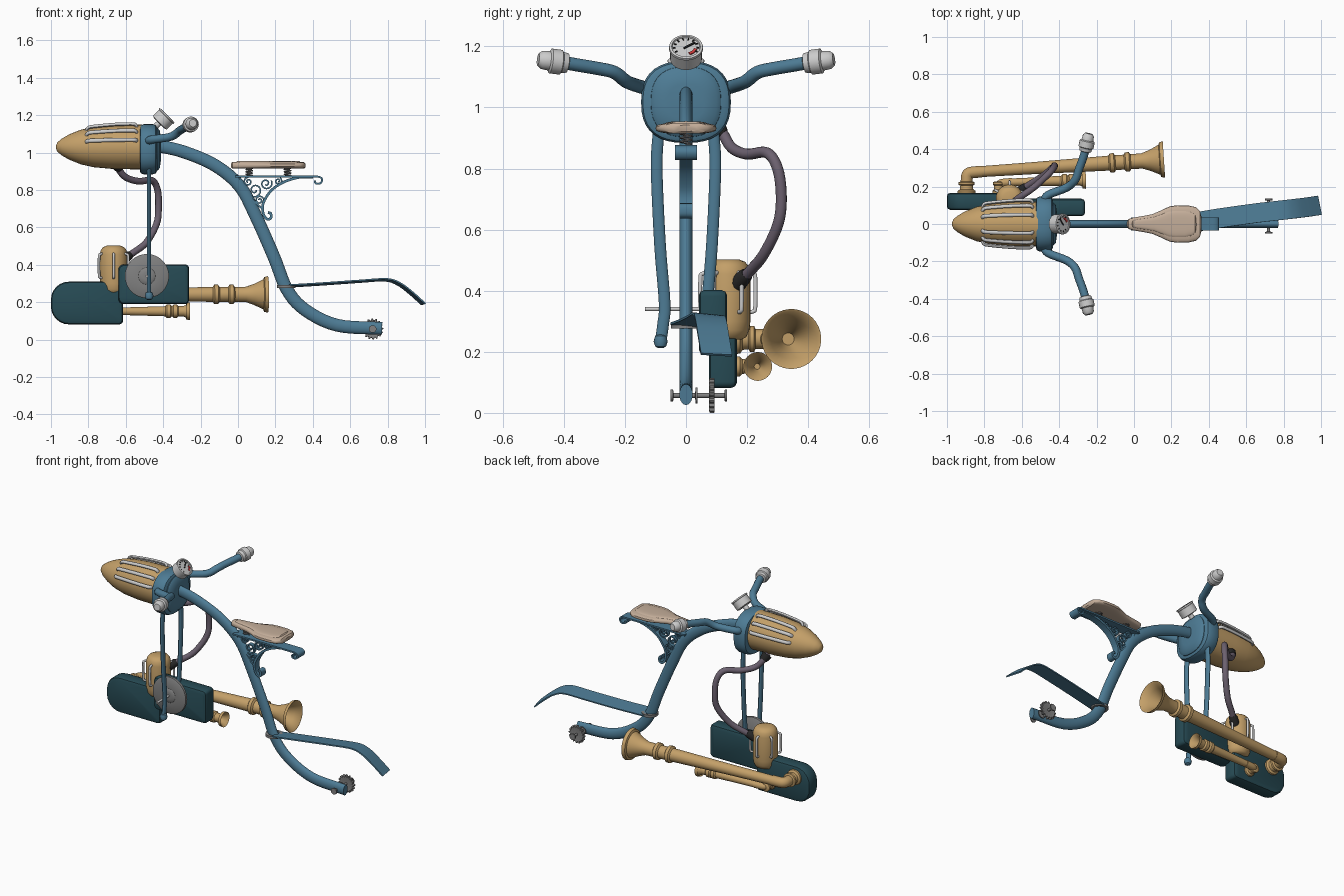
import bpy, bmesh
from math import sin, cos, pi, radians
from mathutils import Vector as V

if "Cube" in bpy.data.objects:
    bpy.data.objects.remove(bpy.data.objects["Cube"])

def mat(name, r, g, b):
    m = bpy.data.materials.new(name)
    m.diffuse_color = (r, g, b, 1)
    m.use_nodes = True
    m.node_tree.nodes["Principled BSDF"].inputs["Base Color"].default_value = m.diffuse_color
    return m

BLUE = mat("blue", .075, .20, .30)
TEAL = mat("dark_teal", .02, .07, .09)
TAN = mat("tan", .55, .35, .14)
BEIGE = mat("beige", .55, .42, .32)
HOSE = mat("hose", .15, .12, .16)
LIGHT = mat("light_grey", .65, .65, .65)
STEEL = mat("steel", .22, .22, .22)
BLACK = mat("black", .02, .02, .02)
RED = mat("red", .6, .04, .04)

def skin(name, rings, m, caps=True):
    """Join rings of points into one tube-like mesh."""
    bm = bmesh.new()
    vs = [[bm.verts.new(p) for p in r] for r in rings]
    n = len(vs[0])
    for a, b in zip(vs, vs[1:]):
        for i in range(n):
            bm.faces.new((a[i], a[(i + 1) % n], b[(i + 1) % n], b[i]))
    if caps:
        bm.faces.new(vs[0])
        bm.faces.new(vs[-1])
    bmesh.ops.recalc_face_normals(bm, faces=bm.faces)
    me = bpy.data.meshes.new(name)
    bm.to_mesh(me)
    bm.free()
    me.materials.append(m)
    ob = bpy.data.objects.new(name, me)
    bpy.context.collection.objects.link(ob)
    return ob

def oval(ru, rv, n=20, e=2.0):
    """Superellipse section."""
    def f(c, r):
        return r * (abs(c) ** (2 / e)) * (1 if c > 0 else -1)
    return [(f(cos(2 * pi * i / n), ru), f(sin(2 * pi * i / n), rv)) for i in range(n)]

def spline(pts, k):
    """Catmull-Rom path through the points."""
    p = [V(q) for q in pts]
    p = [2 * p[0] - p[1]] + p + [2 * p[-1] - p[-2]]
    out = []
    for i in range(1, len(p) - 2):
        a, b, c, d = p[i - 1:i + 3]
        for j in range(k):
            t = j / k
            out.append(.5 * (2 * b + (c - a) * t + (2 * a - 5 * b + 4 * c - d) * t * t
                             + (3 * b - a - 3 * c + d) * t ** 3))
    return out + [p[-2]]

def sweep(name, pts, m, ru, rv=None, side=(0, 1, 0), k=5, n=14, box=False):
    """Sweep an oval or box section; ru is along the side vector."""
    rv = rv or ru
    path = spline(pts, k)
    s, rings = V(side), []
    sec = [(-ru, -rv), (ru, -rv), (ru, rv), (-ru, rv)] if box else oval(ru, rv, n)
    for i, p in enumerate(path):
        t = (path[min(i + 1, len(path) - 1)] - path[max(i - 1, 0)]).normalized()
        s = (s - t * s.dot(t)).normalized()
        w = t.cross(s)
        rings.append([p + s * a + w * b for a, b in sec])
    return skin(name, rings, m)

def lathe(name, origin, axis, prof, m, n=28, caps=True):
    """Turn a (distance, radius) profile around an axis."""
    a, o = V(axis).normalized(), V(origin)
    u = a.orthogonal().normalized()
    w = a.cross(u)
    return skin(name, [[o + a * d + u * x + w * y for x, y in oval(r, r, n)] for d, r in prof], m, caps)

def slab(name, x0, x1, z0, z1, rl, rr, y0, y1, m):
    """Side-view rounded rectangle, thick in y with softened edges."""
    pts = []
    for cx, cz, r, a0 in ((x1, z1, rr, 0), (x0, z1, rl, 90), (x0, z0, rl, 180), (x1, z0, rr, 270)):
        cx += r if cx == x0 else -r
        cz += r if cz == z0 else -r
        pts += [(cx + r * cos(radians(a0 + i * 15)), cz + r * sin(radians(a0 + i * 15))) for i in range(7)]
    mx, mz = (x0 + x1) / 2, (z0 + z1) / 2
    rows = ((y0, .018), (y0 + .006, .005), (y0 + .018, 0), (y1 - .018, 0), (y1 - .006, .005), (y1, .018))
    fx, fz = (x1 - x0) / 2, (z1 - z0) / 2
    return skin(name, [[(mx + (x - mx) * (1 - d / fx), y, mz + (z - mz) * (1 - d / fz)) for x, z in pts]
                       for y, d in rows], m)

# bullet-shaped head with trim bars
lathe("head_shell", (-.972, 0, 1.03), (1, 0, 0),
      [(0, .01), (.006, .025), (.03, .045), (.07, .068), (.13, .092), (.2, .108), (.3, .117), (.46, .12)], TAN, 32)
for a in (-73, -48, -22, 22, 48, 73):
    c, s = cos(radians(a)), sin(radians(a))
    sweep("head_trim_bar", [(x, s * r, 1.03 + c * r) for x, r in
          ((-.81, .095), (-.80, .112), (-.77, .119), (-.66, .13), (-.57, .133), (-.548, .128), (-.54, .11))],
          LIGHT, .011, .009, side=(0, c, -s), n=10, k=3)

# head collar
def collar(name, rows, hy, hz, m):
    skin(name, [[(x, a, 1.018 + b) for a, b in oval(hy * f, hz * f, 36, 2.5)] for x, f in rows], m)
collar("head_collar", [(-.525, .85), (-.52, .95), (-.505, 1), (-.455, 1), (-.44, .96), (-.433, .86)], .147, .134, BLUE)
collar("head_collar_cap", [(-.45, 1), (-.43, .97), (-.418, .85), (-.412, .5)], .118, .118, BLUE)

# main frame tube
sweep("frame_tube", [(-.45, 0, 1.036), (-.417, 0, 1.034), (-.29, 0, 1.004), (-.123, 0, .932), (.01, 0, .82),
      (.096, 0, .659), (.193, 0, .44), (.262, 0, .268), (.358, 0, .16), (.53, 0, .077), (.77, 0, .06)],
      BLUE, .022, .034, n=20)

# handlebars, grips and fork legs
for s in (1, -1):
    sweep("handlebar", [(-.48, s * .12, 1.06), (-.46, s * .155, 1.07), (-.36, s * .195, 1.085), (-.315, s * .235, 1.115),
          (-.295, s * .29, 1.128), (-.27, s * .36, 1.14), (-.25, s * .43, 1.153)], BLUE, .022, side=(0, 0, 1))
    lathe("grip", (-.262, s * .385, 1.145), (.2, s * .95, .12),
          [(0, .02), (.004, .032), (.022, .035), (.026, .041), (.06, .041), (.065, .032), (.09, .03), (.102, .02)], LIGHT)
    sweep("fork_leg", [(-.475, s * .09, .92), (-.475, s * .096, .8), (-.475, s * .085, .55), (-.475, s * .07, .36),
          (-.475, s * .075, .29), (-.475, s * .083, .235)], BLUE, .019, .011)
    lathe("fork_foot", (-.475, s * .083, .212), (0, 0, 1),
          [(0, .008), (.006, .018), (.022, .023), (.04, .018), (.046, .008)], BLUE, 16)

# gauge with dial
A, U, W = V((.707, 0, .707)), V((0, 1, 0)), V((-.707, 0, .707))
C = V((-.40, 0, 1.178))
lathe("gauge_case", C, A, [(-.03, .04), (-.026, .052), (.02, .052), (.022, .056), (.03, .055), (.031, .047), (.026, .045)], LIGHT)
def dial(name, m, rad, pts):
    sweep(name, [C + A * .028 + U * r * cos(t) + W * r * sin(t) for r, t in pts], m, rad, .002, side=W + U * .3, k=2, box=True)
for i in range(10):
    t = radians(-30 + i * 27)
    dial("gauge_tick", BLACK, .0015, [(.034, t), (.042, t)])
dial("gauge_needle", BLACK, .003, [(.008, pi * 1.2), (.036, pi * .2)])
dial("gauge_red_zone", RED, .005, [(.032, radians(-70 + 14 * i)) for i in range(5)])
sweep("gauge_stem", [C - A * .025, (-.44, 0, 1.14), (-.46, 0, 1.1)], LIGHT, .016)

# seat
SEAT = [(-.037, .012), (-.03, .026), (.0, .035), (.05, .043), (.1, .053), (.15, .075), (.19, .094), (.23, .1),
        (.29, .099), (.33, .09), (.352, .07), (.36, .04)]
skin("seat", [[(x, a, .932 + b) for a, b in oval(w, .018 if 0 < i < 11 else .01, 24, 3)]
              for i, (x, w) in enumerate(SEAT)], BEIGE)
skin("seat_pad", [[(.16 + (x - .16) * .87, a, .942 + b) for a, b in oval(w * .72, .013 if 0 < i < 11 else .007, 24, 3)]
                  for i, (x, w) in enumerate(SEAT)], BEIGE)
for x in (.06, .265):
    sweep("seat_spring", [(x + .017 * cos(i * pi / 4), .017 * sin(i * pi / 4), .878 + i * .0016) for i in range(25)],
          STEEL, .004, side=(0, 0, 1), k=1, n=8)

# seat bracket with scrolls
def ribbon(name, pts, w, t=.005):
    sweep(name, [(x, 0, z) for x, z in pts], BLUE, w, t, box=True, k=5)
ribbon("seat_rail", [(-.015, .872), (.15, .872), (.38, .872), (.435, .87), (.45, .855), (.44, .836), (.415, .836), (.41, .852)], .036)
ribbon("seat_strut", [(.40, .868), (.33, .868), (.25, .845), (.18, .80), (.135, .73), (.135, .675), (.155, .645),
       (.175, .65), (.175, .675), (.16, .68)], .022, .007)
ribbon("seat_brace", [(0, .865), (.03, .80), (.08, .745), (.13, .70)], .018)
for cx, cz, r, a0, d in ((.09, .80, .04, 200, 1), (.15, .835, .033, 30, -1), (.055, .845, .024, 90, 1),
                         (.215, .848, .02, 60, -1), (.115, .745, .024, 10, 1)):
    ribbon("seat_scroll", [(cx + r * (1 - i / 16) * cos(radians(a0 + d * i * 40)),
           cz + r * (1 - i / 16) * sin(radians(a0 + d * i * 40))) for i in range(14)], .012, .004)

# tail blade and clamp
sweep("tail_blade", [(.27, .0, .287), (.45, .03, .298), (.65, .058, .312), (.79, .074, .32), (.86, .082, .298),
      (.925, .09, .25), (.992, .1, .19)], BLUE, .052, .004, side=(-.12, 1, -.1), box=True)
lathe("blade_clamp", (.258, 0, .284), (0, 0, 1),
      [(-.008, .034), (-.008, .05), (.008, .05), (.008, .034), (-.008, .034)], STEEL, caps=False)

# rear axle and cog
lathe("rear_axle", (.72, -.05, .057), (0, 1, 0),
      [(0, .02), (.008, .02), (.009, .008), (.08, .008), (.081, .026), (.087, .026), (.088, .008), (.176, .008),
       (.177, .02), (.185, .02)], STEEL)
skin("rear_cog", [[(.72 + r * f * cos(t), y, .057 + r * f * sin(t)) for i in range(64)
     for r, t in [((.057 if i % 4 < 2 else .048), 2 * pi * i / 64)]]
     for y, f in ((.078, .7), (.076, .93), (.079, 1), (.091, 1), (.094, .93), (.092, .7))], STEEL)

# side engine: two casings, disc and axle
slab("engine_front_case", -1.0, -.615, .082, .31, .095, .02, .075, .167, TEAL)
slab("engine_rear_case", -.64, -.262, .19, .402, .03, .02, .042, .135, TEAL)
lathe("brake_disc", (-.487, 0, .34), (0, 1, 0),
      [(-.018, .02), (-.016, .04), (-.012, .045), (-.012, .112), (-.008, .118), (.008, .118), (.012, .112)], STEEL, 40)
lathe("front_axle", (-.487, -.135, .34), (0, 1, 0), [(0, .007), (.19, .007)], LIGHT, 12)

# canister with bent handles
CX, CY = -.665, .137
lathe("canister", (CX, CY, 0), (0, 0, 1),
      [(.24, .045), (.248, .06), (.27, .07), (.30, .074), (.455, .074), (.48, .068), (.495, .056), (.503, .035)], TAN, 32)
for i in range(6):
    c, s = cos(i * pi / 3 + pi / 6), sin(i * pi / 3 + pi / 6)
    sweep("canister_handle", [(CX + c * r, CY + s * r, z) for r, z in
          ((.065, .33), (.085, .333), (.09, .35), (.09, .44), (.085, .455), (.065, .46))], LIGHT, .007,
          side=(-s, c, 0), n=10, k=3)

# hose with black end fittings
sweep("hose", [(-.65, .09, .945), (-.64, .12, .915), (-.60, .15, .868), (-.53, .20, .847), (-.46, .265, .852),
      (-.43, .30, .80), (-.425, .312, .71), (-.435, .302, .62), (-.49, .255, .52), (-.56, .21, .465), (-.61, .175, .43)],
      HOSE, .018, side=(1, 0, 0))
lathe("hose_lower_fitting", (-.575, .20, .455), (-.55, -.4, -.4), [(0, .019), (.01, .024), (.07, .03)], BLACK, 16)
lathe("hose_upper_fitting", (-.638, .122, .912), (-.1, -.3, .3), [(0, .02), (.01, .025), (.04, .032)], BLACK, 16)

# horns and their elbows
def horn(name, start, end, body, bell, x0):
    a, b = V(start), V(end)
    r, R = body, bell
    L = (b - a).length
    prof = [(0, r * .72), (.3 * L, r * .8)]
    for d in (.72, .80):
        d = d * L
        prof += [(d - .008, r), (d, r * 1.3), (d + .02, r * 1.3), (d + .028, r)]
    prof += [(L - 1.2 * R, r * 1.03), (L - .75 * R, R * .58), (L - .25 * R, R * .82), (L - .02, R * .95), (L, R), (L - .004, R * .92),
             (L - .4 * R, R * .66), (L - R, R * .38), (L - 1.6 * R, R * .2)]
    lathe(name, a, b - a, prof, TAN, 36)
    z, y = a.z, a.y
    sweep(name + "_elbow", [(x0, .15, z), (x0, y - .04, z), (x0 + .006, y - .012, z), (a.x - .004, y - .002, z),
          (a.x + .05, y + .003, z)], TAN, r * .8, side=(0, 0, 1))
    lathe(name + "_flange", (x0, .155, z), (0, 1, 0),
          [(0, r * 1.25), (.022, r * 1.2), (.03, r * .9), (.05, r * .85), (.055, r * 1.08), (.068, r * 1.08), (.073, r * .8)], TAN)
horn("large_horn", (-.865, .277, .242), (.16, .345, .242), .04, .098, -.895)
horn("small_horn", (-.70, .222, .152), (-.257, .235, .152), .027, .047, -.725)

# smooth shading with sharp edges kept
for o in bpy.context.scene.objects:
    o.select_set(True)
    bpy.context.view_layer.objects.active = o
bpy.ops.object.shade_smooth_by_angle(angle=radians(38))
